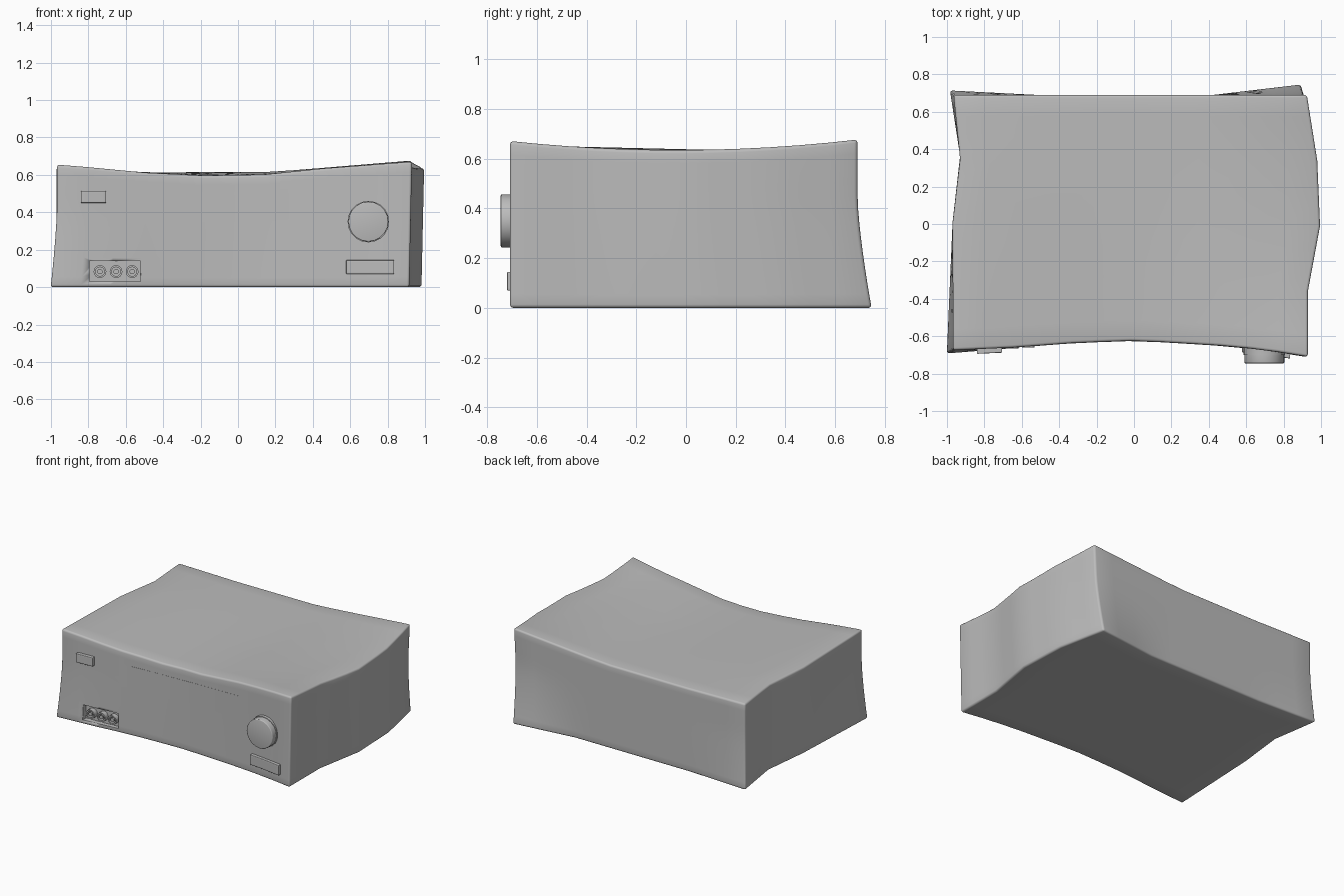
import bpy, bmesh, math
from mathutils import Matrix, Vector

if "Cube" in bpy.data.objects:
    bpy.data.objects.remove(bpy.data.objects["Cube"], do_unlink=True)

grey = bpy.data.materials.new("plain_grey")
grey.use_nodes = True
grey.diffuse_color = (0.5, 0.5, 0.5, 1)
grey.node_tree.nodes["Principled BSDF"].inputs["Base Color"].default_value = (0.5, 0.5, 0.5, 1)


def lerp(a, b, t):
    return a + (b - a) * t


def interp(points, t):
    for (a, p), (b, q) in zip(points, points[1:]):
        if t <= b:
            return lerp(p, q, (t - a) / (b - a))
    return points[-1][1]


# Outline curves of the warped case, over -1..1 along each side
FRONT = [(-1, -.675), (-.65, -.66), (-.3, -.635), (0, -.625),
         (.2, -.632), (.5, -.65), (.75, -.672), (1, -.71)]
RIGHT = [(-1, -.968), (0, -.97), (.5, -.93), (1, -.965)]
LEFT = [(-1, .93), (-.5, .93), (0, .995), (.5, .98), (1, .925)]
TOP_FRONT = [(-1, .655), (-.83, .642), (-.5, .612), (-.17, .596),
             (.17, .602), (.5, .635), (1, .672)]
TOP_BACK = [(-1, .622), (-.5, .614), (.2, .615), (.5, .638), (1, .678)]


def warp(co):
    u, v, w = co
    s, t, h = (u + 1) / 2, (v + 1) / 2, (w + 1) / 2
    flare = max(0, 1 - h / .65) ** 1.4
    right_end = max(0, -u - .5) * 2
    left_end = max(0, u - .5) * 2
    near, far = max(0, -v), max(0, v * 2 - 1)
    x0 = interp(RIGHT, v) - flare * (.034 * near + .02 * far)
    x1 = interp(LEFT, v) - (1 - h) * (.014 + .02 * far)
    y0 = interp(FRONT, u) - flare * .018 * right_end
    y1 = .69 + flare * (.025 * right_end + .058 * left_end)
    dip = .04 * (1 - v * v) * max(0, u) ** 2
    top = lerp(interp(TOP_FRONT, u), interp(TOP_BACK, u), t) - dip
    return Vector((lerp(x0, x1, s), lerp(y0, y1, t), h * top))


def front_y(x):
    return interp(FRONT, (x + .02) / .95)


def finish(name, bm, bevel=0):
    bmesh.ops.recalc_face_normals(bm, faces=bm.faces)
    mesh = bpy.data.meshes.new(name)
    bm.to_mesh(mesh)
    bm.free()
    mesh.materials.append(grey)
    ob = bpy.data.objects.new(name, mesh)
    bpy.context.collection.objects.link(ob)
    bpy.ops.object.select_all(action='DESELECT')
    ob.select_set(True)
    bpy.context.view_layer.objects.active = ob
    if bevel:
        mod = ob.modifiers.new("rounded_edges", 'BEVEL')
        mod.width, mod.segments = bevel, 3
        mod.limit_method, mod.angle_limit = 'ANGLE', math.radians(45)
        bpy.ops.object.modifier_apply(modifier=mod.name)
    bpy.ops.object.shade_smooth_by_angle(angle=math.radians(35))
    return ob


def grid_cube(cuts):
    bm = bmesh.new()
    bmesh.ops.create_cube(bm, size=2)
    bmesh.ops.subdivide_edges(bm, edges=bm.edges[:], cuts=cuts, use_grid_fill=True)
    return bm


def panel(name, x0, x1, z0, z1, out, inner=.03, tilt=0, bevel=0):
    """Block that follows the curved front and stands out from it."""
    bm = grid_cube(5)
    for v in bm.verts:
        s, t, h = [(c + 1) / 2 for c in v.co]
        x = lerp(x0, x1, s)
        v.co = (x, front_y(x) + lerp(-out, inner, t), lerp(z0, z1, h) + tilt * max(0, s - .5) * 2)
    return finish(name, bm, bevel)


def disc(name, x, z, radius, y0, y1, sides, bevel=0):
    bm = bmesh.new()
    bmesh.ops.create_cone(bm, cap_ends=True, segments=sides, radius1=radius,
                          radius2=radius, depth=abs(y1 - y0),
                          matrix=Matrix.Translation((x, (y0 + y1) / 2, z))
                          @ Matrix.Rotation(math.pi / 2, 4, 'X'))
    return finish(name, bm, bevel)


def ring(name, x, z, outer, inner, y0, y1, sides=16):
    bm = bmesh.new()
    profile = [(inner, y0), (outer, y0), (outer, y1), (inner, y1)]
    loops = []
    for i in range(sides):
        a = math.tau * i / sides
        loops.append([bm.verts.new((x + r * math.cos(a), y, z + r * math.sin(a)))
                      for r, y in profile])
    for i, loop in enumerate(loops):
        nxt = loops[(i + 1) % sides]
        for k in range(4):
            j = (k + 1) % 4
            bm.faces.new((loop[k], loop[j], nxt[j], nxt[k]))
    return finish(name, bm)


# Warped case
bm = grid_cube(11)
for v in bm.verts:
    v.co = warp(v.co)
case = finish("case", bm, .014)

# Recess for the sockets, cut into the case
cutter = panel("socket_recess_cutter", -.795, -.52, .03, .14, .06, inner=.03)
cutter.hide_render = True
cut = case.modifiers.new("socket_recess", 'BOOLEAN')
cut.operation, cut.solver, cut.object = 'DIFFERENCE', 'EXACT', cutter
bpy.ops.object.select_all(action='DESELECT')
case.select_set(True)
bpy.context.view_layer.objects.active = case
bpy.ops.object.modifier_apply(modifier=cut.name)
bpy.data.objects.remove(cutter, do_unlink=True)

# Sockets: outer collar and centre pin
for side, x in (("right", -.738), ("middle", -.652), ("left", -.566)):
    y = front_y(x)
    ring(side + "_socket_collar", x, .083, .034, .024, y - .005, y + .04)
    disc(side + "_socket_pin", x, .083, .014, y - .003, y + .04, 12)

# Front controls
panel("display_window", -.515, .455, .348, .512, .001, tilt=.02)
panel("power_button", -.84, -.705, .45, .515, .025, bevel=.004)
panel("lower_button", .578, .835, .07, .145, .025, bevel=.004)
disc("dial_base", .697, .35, .111, -.7, -.63, 20)
disc("dial", .697, .35, .107, -.745, -.65, 20, .006)
